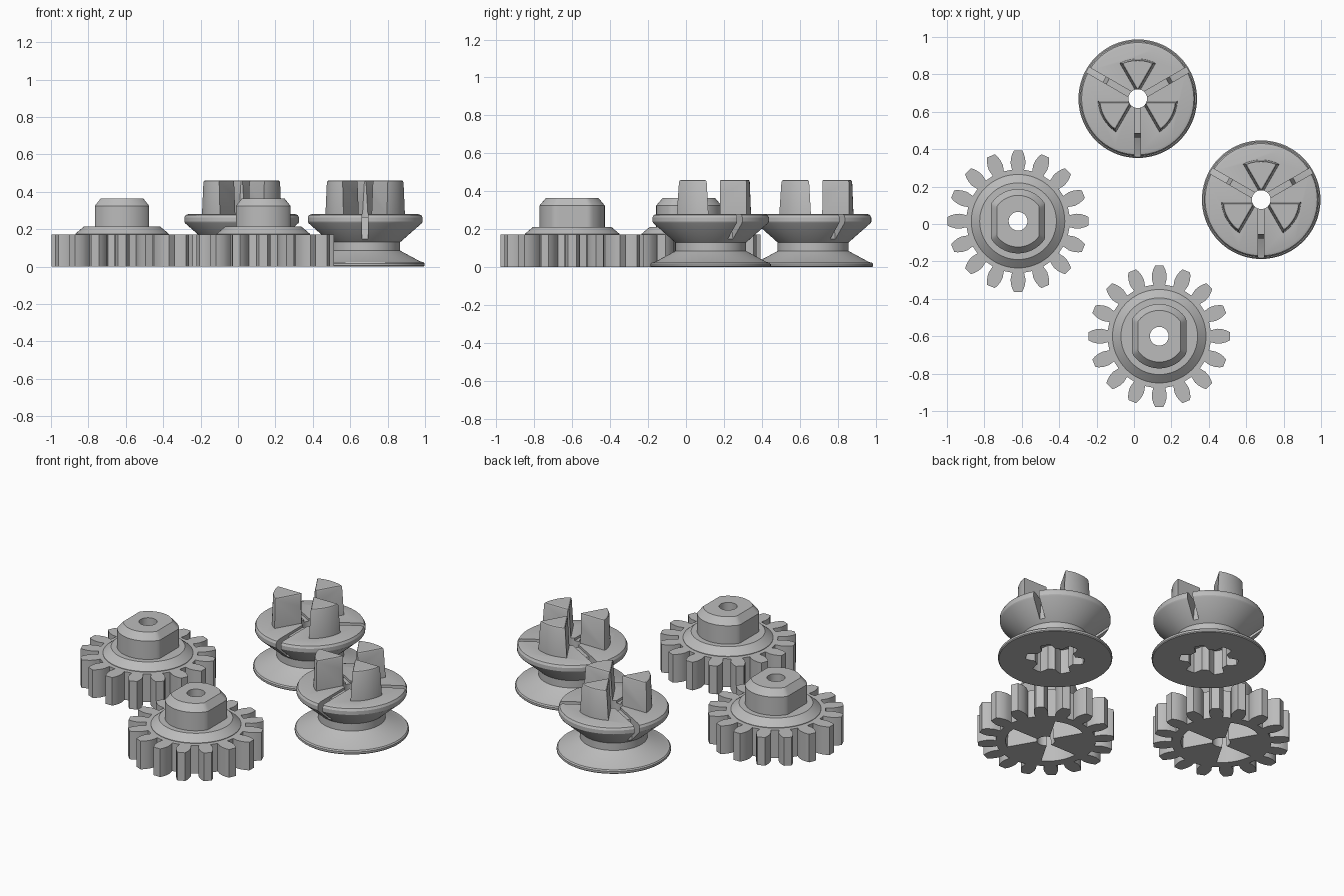
import bpy, bmesh
from math import sin, cos, asin, pi, radians
from mathutils import Matrix

cube = bpy.data.objects.get("Cube")
if cube:
    bpy.data.objects.remove(cube, do_unlink=True)

grey = bpy.data.materials.new("plain grey")
grey.use_nodes = True
grey.diffuse_color = (0.5, 0.5, 0.5, 1)
grey.node_tree.nodes["Principled BSDF"].inputs["Base Color"].default_value = (0.5, 0.5, 0.5, 1)


def loft(name, rings, matrix=Matrix()):
    """Solid through a stack of (outline, height) rings with equal point counts."""
    bm = bmesh.new()
    loops = [[bm.verts.new((x, y, z)) for x, y in outline] for outline, z in rings]
    n = len(loops[0])
    for low, high in zip(loops, loops[1:]):
        for i in range(n):
            j = (i + 1) % n
            bm.faces.new((low[i], low[j], high[j], high[i]))
    bm.faces.new(loops[0][::-1])
    bm.faces.new(loops[-1])
    bm.transform(matrix)
    bmesh.ops.recalc_face_normals(bm, faces=bm.faces)
    mesh = bpy.data.meshes.new(name)
    bm.to_mesh(mesh)
    bm.free()
    mesh.materials.append(grey)
    obj = bpy.data.objects.new(name, mesh)
    bpy.context.collection.objects.link(obj)
    return obj


def combine(target, tool, operation):
    """Apply a boolean and discard the tool."""
    mod = target.modifiers.new("cut", 'BOOLEAN')
    mod.solver, mod.operation, mod.object = 'EXACT', operation, tool
    bpy.ops.object.select_all(action='DESELECT')
    bpy.context.view_layer.objects.active = target
    target.select_set(True)
    bpy.ops.object.modifier_apply(modifier=mod.name)
    bpy.data.objects.remove(tool, do_unlink=True)


def circle(r, flat=1.0, n=72):
    """Circle, optionally clipped by two flats at x = +-flat."""
    pts = [(r * cos(2 * pi * i / n), r * sin(2 * pi * i / n)) for i in range(n)]
    return [(max(-flat, min(flat, x)), y) for x, y in pts]


def sector(offset, r, n=12):
    """Wedge along +x whose sides sit inside a 60 degree sector."""
    half = pi / 6 - asin(offset / r)
    arc = [half * (2 * i / n - 1) for i in range(n + 1)]
    return [(2 * offset, 0)] + [(r * cos(a), r * sin(a)) for a in arc]


def turned(degrees):
    return Matrix.Rotation(radians(degrees), 4, 'Z')


def finish(obj, places, names):
    """Shade, then place the part and its twin."""
    bpy.ops.object.select_all(action='DESELECT')
    obj.select_set(True)
    bpy.context.view_layer.objects.active = obj
    bpy.ops.object.shade_smooth_by_angle(angle=radians(25))
    for i, (place, name) in enumerate(zip(places, names)):
        item = obj if i == 0 else obj.copy()
        if i:
            bpy.context.collection.objects.link(item)
        item.name = name
        item.location = (*place, 0)


CLAW_ANGLES = (90, 210, 330)

# Gear wheel with sixteen teeth
tooth = [(0.275, 0.032), (0.31, 0.04), (0.335, 0.038), (0.36, 0.031), (0.378, 0.022)]
tooth = [(r, -w) for r, w in tooth] + [(r, w) for r, w in tooth[::-1]]
outline = []
for k in range(16):
    c, s = cos(k * pi / 8), sin(k * pi / 8)
    outline += [(c * x - s * y, s * x + c * y) for x, y in tooth]
gear = loft("gear", [(outline, 0), (outline, 0.172)])

# Sloped collar and boss with two flats
hub = loft("hub", [(circle(0.25), 0.1), (circle(0.25), 0.175), (circle(0.205), 0.213),
                   (circle(0.172, 0.145), 0.213), (circle(0.172, 0.145), 0.325),
                   (circle(0.138, 0.113), 0.365)])
combine(gear, hub, 'UNION')

# Sockets underneath and the axle hole
for angle in CLAW_ANGLES:
    socket = loft("socket", [(sector(0.012, 0.225), -0.02), (sector(0.022, 0.212), 0.18)],
                  turned(angle))
    combine(gear, socket, 'DIFFERENCE')
combine(gear, loft("axle", [(circle(0.05), -0.1), (circle(0.05), 0.6)]), 'DIFFERENCE')
finish(gear, [(-0.62, 0.015), (0.135, -0.6)], ["left_gear", "front_gear"])

# Pulley body: base flange, neck, upper cone and rounded rim
profile = [(0.312, 0), (0.317, 0.005), (0.317, 0.017), (0.311, 0.024), (0.295, 0.027),
           (0.187, 0.085), (0.187, 0.13), (0.303, 0.232), (0.307, 0.24), (0.307, 0.262),
           (0.3, 0.275), (0.285, 0.28)]
pulley = loft("pulley", [(circle(r), z) for r, z in profile])

# Radial cord slots in the upper rim
slot_side = [(0.03, 0.265), (0.185, 0.265), (0.208, 0.14), (0.4, 0.14), (0.4, 0.32), (0.03, 0.32)]
for angle in (30, 150, 270):
    slot = loft("slot", [(slot_side, -0.016), (slot_side, 0.016)],
                turned(angle) @ Matrix.Rotation(pi / 2, 4, 'X'))
    combine(pulley, slot, 'DIFFERENCE')

# Three tapered claws with softened tops
for angle in CLAW_ANGLES:
    claw = loft("claw", [(sector(0.01, 0.214), 0.25), (sector(0.021, 0.206), 0.45),
                         (sector(0.024, 0.203), 0.457), (sector(0.029, 0.198), 0.46)],
                turned(angle))
    combine(pulley, claw, 'UNION')

# Six-lobed recess underneath and the axle hole
lobes = []
for i in range(72):
    a = 2 * pi * i / 72
    r = 0.138 + max(-0.025, min(0.025, 0.06 * cos(6 * (a - pi / 6))))
    lobes.append((r * cos(a), r * sin(a)))
combine(pulley, loft("recess", [(lobes, -0.05), (lobes, 0.15)]), 'DIFFERENCE')
combine(pulley, loft("axle", [(circle(0.05), -0.1), (circle(0.05), 0.6)]), 'DIFFERENCE')
finish(pulley, [(0.02, 0.67), (0.68, 0.13)], ["back_pulley", "right_pulley"])
